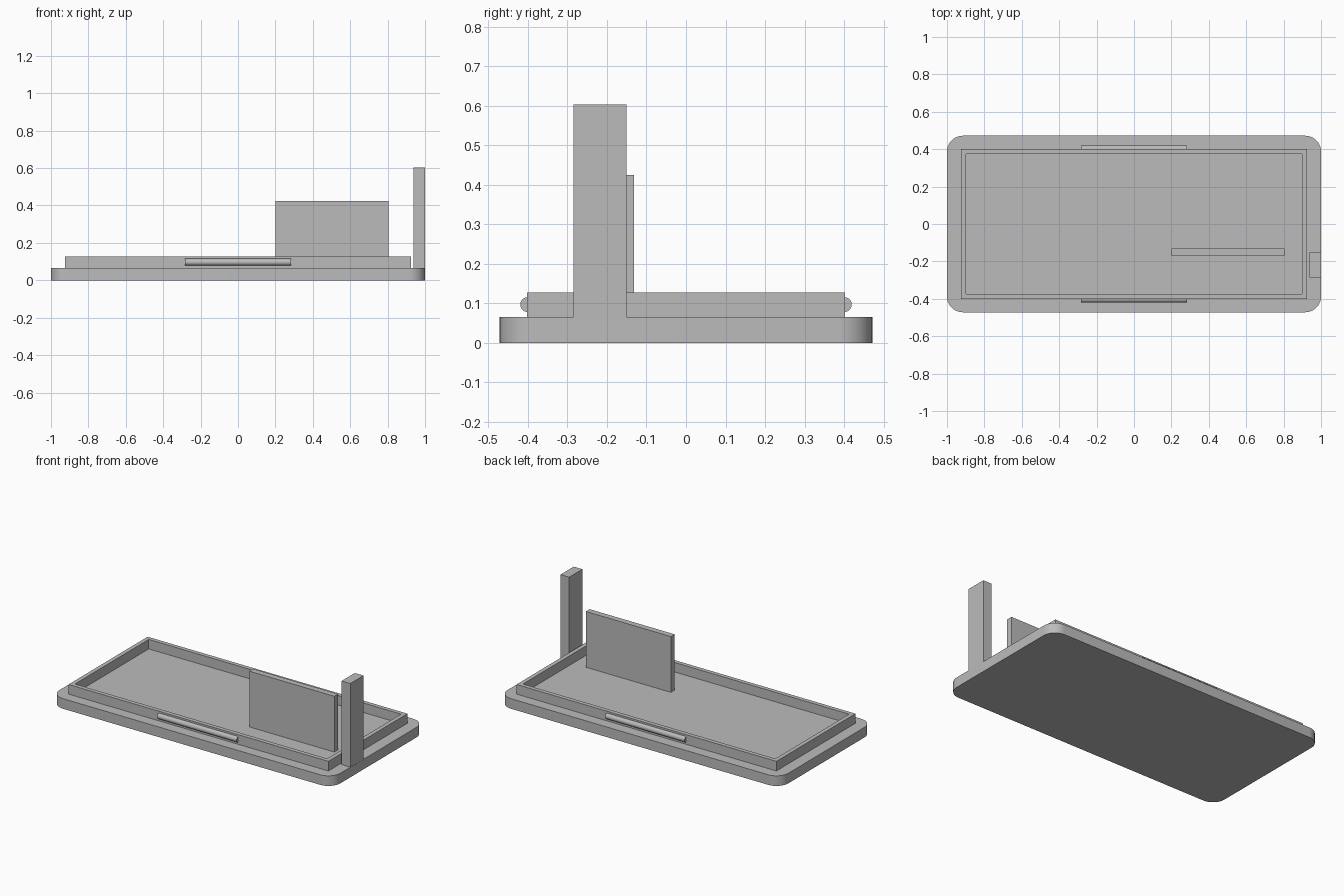
import bpy, bmesh, math
from mathutils import Matrix

cube = bpy.data.objects.get("Cube")
if cube:
    bpy.data.objects.remove(cube, do_unlink=True)

COLOUR = (0.5, 0.5, 0.5, 1)
grey = bpy.data.materials.new("plain grey")
grey.use_nodes = True
grey.diffuse_color = COLOUR
grey.node_tree.nodes["Principled BSDF"].inputs["Base Color"].default_value = COLOUR

BASE_TOP = 0.065
RIM_TOP = 0.127


def finish(name, bm):
    bmesh.ops.recalc_face_normals(bm, faces=bm.faces)
    mesh = bpy.data.meshes.new(name)
    bm.to_mesh(mesh)
    bm.free()
    mesh.materials.append(grey)
    obj = bpy.data.objects.new(name, mesh)
    bpy.context.collection.objects.link(obj)
    return obj


def box_mesh(x, y, z):
    """Box from (low, high) ranges along each axis."""
    bm = bmesh.new()
    bmesh.ops.create_cube(bm, size=1)
    for v in bm.verts:
        v.co = [(lo + hi) / 2 + c * (hi - lo) for c, (lo, hi) in zip(v.co, (x, y, z))]
    return bm


def smooth(obj):
    bpy.ops.object.select_all(action="DESELECT")
    obj.select_set(True)
    bpy.context.view_layer.objects.active = obj
    bpy.ops.object.shade_smooth_by_angle(angle=math.radians(35))


# Base slab with rounded vertical corners
bm = box_mesh((-1, 1), (-0.472, 0.472), (0, BASE_TOP))
upright = [e for e in bm.edges if abs(e.verts[0].co.z - e.verts[1].co.z) > 0.01]
bmesh.ops.bevel(bm, geom=upright, offset=0.085, segments=10, profile=0.5, affect="EDGES")
smooth(finish("base", bm))

# Raised rim: inset the top of a block, then sink the middle to the base
bm = box_mesh((-0.925, 0.925), (-0.402, 0.402), (BASE_TOP, RIM_TOP))
top = max(bm.faces, key=lambda f: f.calc_center_median().z)
bmesh.ops.inset_region(bm, faces=[top], thickness=0.038)
sunk = bmesh.ops.extrude_discrete_faces(bm, faces=[top])["faces"][0]
for v in sunk.verts:
    v.co.z = BASE_TOP + 0.001
finish("rim", bm)

# Upright panel inside the tray and post beside it
finish("panel", box_mesh((0.2, 0.805), (-0.17, -0.132), (BASE_TOP, 0.425)))
finish("post", box_mesh((0.937, 0.999), (-0.285, -0.151), (BASE_TOP, 0.603)))

# Round bars half sunk in the long sides of the rim
for name, y in (("front_bar", -0.401), ("back_bar", 0.401)):
    bm = bmesh.new()
    bmesh.ops.create_cone(
        bm, cap_ends=True, segments=32, radius1=0.0185, radius2=0.0185, depth=0.566,
        matrix=Matrix.Translation((0, y, 0.097)) @ Matrix.Rotation(math.pi / 2, 4, "Y"))
    smooth(finish(name, bm))
